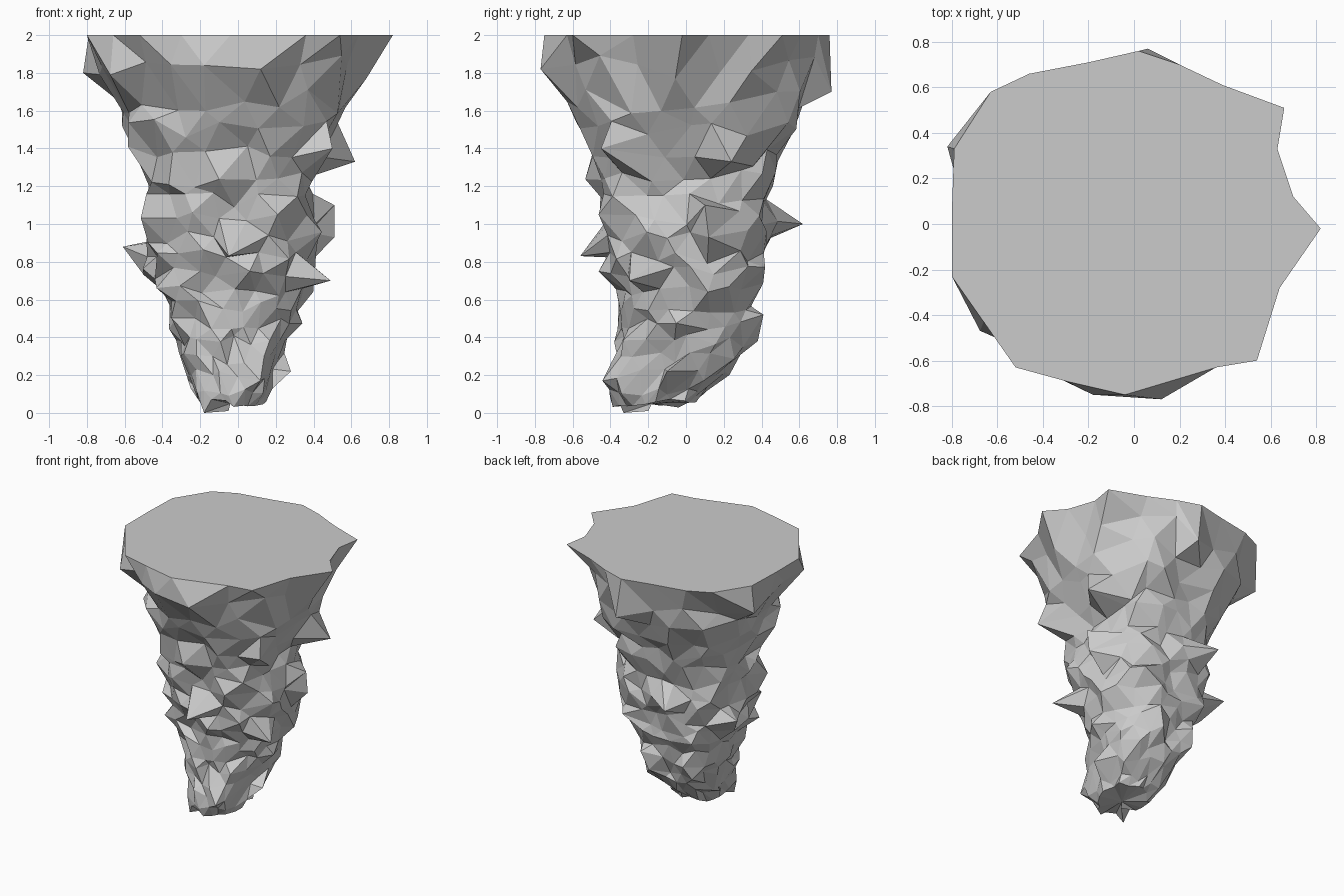
import bpy, bmesh, math, random
from mathutils import Vector

random.seed(7)

# Outline of the flat top, counter-clockwise from +x
TOP = [(0.82, -0.02), (0.7, 0.12), (0.63, 0.33), (0.66, 0.51), (0.39, 0.61),
       (0.2, 0.7), (0.02, 0.76), (-0.2, 0.71), (-0.46, 0.66), (-0.63, 0.58),
       (-0.79, 0.33), (-0.8, 0.05), (-0.8, -0.23), (-0.66, -0.43), (-0.52, -0.63),
       (-0.3, -0.69), (-0.04, -0.75), (0.36, -0.63), (0.54, -0.6), (0.64, -0.28)]

# Body limits by height: z, left, right, front, back
LIMITS = [(2.0, -0.78, 0.68, -0.74, 0.74), (1.8, -0.73, 0.64, -0.70, 0.69),
          (1.6, -0.64, 0.58, -0.59, 0.63), (1.4, -0.54, 0.46, -0.50, 0.51),
          (1.2, -0.48, 0.38, -0.46, 0.46), (1.0, -0.48, 0.40, -0.42, 0.44),
          (0.8, -0.46, 0.40, -0.42, 0.41), (0.6, -0.40, 0.33, -0.33, 0.37),
          (0.4, -0.34, 0.26, -0.36, 0.34), (0.2, -0.27, 0.21, -0.40, 0.22),
          (0.07, -0.23, 0.15, -0.40, 0.06), (0.0, -0.20, 0.10, -0.36, -0.02)]

# Tips of the most prominent spikes
SPIKES = [(-0.82, 0.34, 1.8), (0.12, -0.77, 1.82), (-0.18, -0.75, 1.84), (0.06, 0.77, 1.7),
          (0.62, 0.24, 1.33), (0.5, -0.45, 1.4), (0.51, 0.1, 1.1), (0.51, 0.12, 0.93),
          (0.49, -0.3, 0.7), (-0.61, 0.25, 0.88), (-0.25, 0.62, 1.0), (-0.05, -0.56, 0.83),
          (0.1, 0.41, 0.52), (0.05, 0.38, 0.38), (0.28, -0.1, 0.22),
          (-0.18, -0.33, 0.0), (-0.05, -0.2, 0.01)]

ROWS = [1.82, 1.65, 1.5, 1.36, 1.24, 1.13, 1.03, 0.93, 0.83,
        0.74, 0.65, 0.56, 0.47, 0.38, 0.29, 0.2, 0.11, 0.05]
N = len(TOP)


def limits_at(z):
    for hi, lo in zip(LIMITS, LIMITS[1:]):
        if z >= lo[0]:
            t = (z - lo[0]) / (hi[0] - lo[0])
            return [l + (h - l) * t for h, l in zip(hi[1:], lo[1:])]
    return LIMITS[-1][1:]


bm = bmesh.new()
rings = [[bm.verts.new((x, y, 2.0)) for x, y in TOP]]

# Staggered, roughened, slightly squarish rings down the body
for r, row_z in enumerate(ROWS, 1):
    gap = (ROWS[r - 2] if r > 1 else 2.0) - row_z
    ring = []
    for i in range(N):
        a = math.tau * (i + 0.5 * (r % 2) + random.uniform(-0.3, 0.3)) / N - 0.2
        z = max(0.02, row_z + gap * random.uniform(-0.4, 0.4))
        left, right, front, back = limits_at(z)
        bump = random.uniform(-0.04, 0.02)
        if random.random() < 0.14 and z > 0.12:
            bump += 0.05
        c, s = math.cos(a), math.sin(a)
        p = 2.3 if z > 1.6 else 2.8
        f = (abs(c) ** p + abs(s) ** p) ** (-1 / p)
        ring.append(bm.verts.new((
            (left + right) / 2 + c * f * ((right - left) / 2 + bump),
            (front + back) / 2 + s * f * ((back - front) / 2 + bump), z)))
    rings.append(ring)

# Pull the nearest point out to each spike tip
free = [v for ring in rings[1:] for v in ring]
for tip in SPIKES:
    v = min(free, key=lambda p: (p.co - Vector(tip)).length)
    v.co = tip
    free.remove(v)

# Triangular facets between rings
for r, (a, b) in enumerate(zip(rings, rings[1:])):
    for i in range(N):
        j = (i + 1) % N
        if r % 2 == 0:
            tris = ((a[i], a[j], b[i]), (a[j], b[j], b[i]))
        else:
            tris = ((a[i], a[j], b[j]), (a[i], b[j], b[i]))
        for t in tris:
            bm.faces.new(t)

# Flat top and blunt tip
bm.faces.new(rings[0])
tip = bm.verts.new((-0.04, -0.18, 0.05))
for i in range(N):
    bm.faces.new((rings[-1][i], rings[-1][(i + 1) % N], tip))
bmesh.ops.recalc_face_normals(bm, faces=bm.faces)

mesh = bpy.data.meshes.new("hanging_rock")
bm.to_mesh(mesh)
bm.free()
bpy.context.collection.objects.link(bpy.data.objects.new("hanging_rock", mesh))
